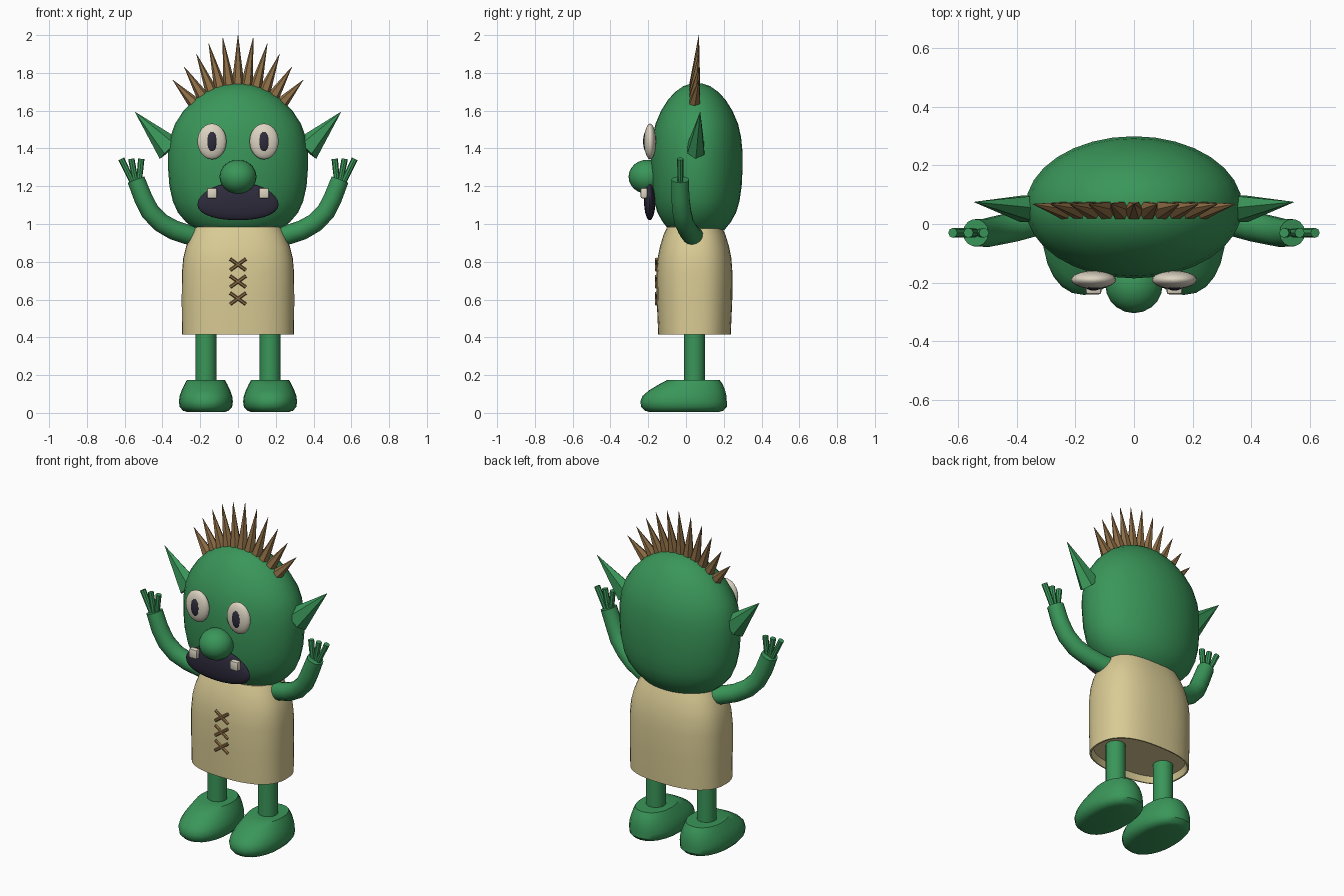
import bpy, bmesh, math
from mathutils import Vector

if "Cube" in bpy.data.objects:
    bpy.data.objects.remove(bpy.data.objects["Cube"])


def material(name, rgb):
    m = bpy.data.materials.new(name)
    m.diffuse_color = (*rgb, 1)
    m.use_nodes = True
    m.node_tree.nodes["Principled BSDF"].inputs["Base Color"].default_value = m.diffuse_color
    return m


GREEN = material("green skin", (0.042, 0.305, 0.10))
CLOTH = material("tan cloth", (0.70, 0.60, 0.30))
BROWN = material("brown hair", (0.27, 0.155, 0.06))
WHITE = material("eye white", (0.72, 0.66, 0.54))
DARK = material("dark mouth", (0.027, 0.024, 0.045))


def finish(bm, name, mat, smooth=40):
    bmesh.ops.recalc_face_normals(bm, faces=bm.faces[:])
    me = bpy.data.meshes.new(name)
    bm.to_mesh(me)
    bm.free()
    me.materials.append(mat)
    ob = bpy.data.objects.new(name, me)
    bpy.context.collection.objects.link(ob)
    if smooth:
        bpy.ops.object.select_all(action='DESELECT')
        ob.select_set(True)
        bpy.context.view_layer.objects.active = ob
        bpy.ops.object.shade_smooth_by_angle(angle=math.radians(smooth))
    return ob


def bridge(bm, rings):
    """Join equal rings of verts with quads and cap both ends."""
    for a, b in zip(rings, rings[1:]):
        n = len(a)
        for i in range(n):
            bm.faces.new((a[i], a[(i + 1) % n], b[(i + 1) % n], b[i]))
    bm.faces.new(rings[0])
    bm.faces.new(rings[-1])


def loft(name, mat, rings, cx=0, n=32, power=2.0, smooth=40):
    """Stack of superellipse rings given as (z, centre y, half width, half depth)."""
    bm = bmesh.new()
    loops = []
    for z, cy, rx, ry in rings:
        loop = []
        for i in range(n):
            a = 2 * math.pi * i / n
            c, s = math.cos(a), math.sin(a)
            loop.append(bm.verts.new((
                cx + rx * math.copysign(abs(c) ** (2 / power), c),
                cy + ry * math.copysign(abs(s) ** (2 / power), s), z)))
        loops.append(loop)
    bridge(bm, loops)
    return finish(bm, name, mat, smooth)


def ellipsoid(name, mat, centre, radii, seg=20, rows=12, droop=0):
    bm = bmesh.new()
    bmesh.ops.create_uvsphere(bm, u_segments=seg, v_segments=rows, radius=1)
    for v in bm.verts:
        x, y, z = (c * r for c, r in zip(v.co, radii))
        v.co = Vector(centre) + Vector((x, y, z - droop * x * x))
    return finish(bm, name, mat, 60)


def rod(name, mat, points, radii, n=8, smooth=40, flat=1.0):
    """Tube along points in planes holding the y axis; flat scales its y size."""
    bm = bmesh.new()
    pts = [Vector(p) for p in points]
    loops = []
    for i, p in enumerate(pts):
        t = (pts[min(i + 1, len(pts) - 1)] - pts[max(i - 1, 0)]).normalized()
        side = Vector((0, 1, 0)).cross(t).normalized()
        up = t.cross(side)
        loops.append([bm.verts.new(p + radii[i] * (
            side * math.cos(2 * math.pi * k / n)
            + up * flat * math.sin(2 * math.pi * k / n))) for k in range(n)])
    bridge(bm, loops)
    return finish(bm, name, mat, smooth)


# Egg-shaped head
profile = [(0.925, 0.06), (0.94, 0.15), (0.97, 0.225), (1.01, 0.275), (1.06, 0.318),
           (1.12, 0.345), (1.20, 0.363), (1.29, 0.370), (1.38, 0.370), (1.46, 0.358),
           (1.53, 0.334), (1.60, 0.288), (1.66, 0.230), (1.70, 0.172), (1.73, 0.108),
           (1.745, 0.04)]
loft("head", GREEN, [(z, 0.057, w, w * 0.655) for z, w in profile], smooth=60)

# Tunic with a recessed underside
loft("tunic", CLOTH, [
    (0.45, 0.045, 0.05, 0.03), (0.45, 0.045, 0.275, 0.172), (0.415, 0.045, 0.288, 0.185),
    (0.415, 0.045, 0.297, 0.192), (0.60, 0.045, 0.298, 0.200), (0.74, 0.045, 0.297, 0.201),
    (0.82, 0.045, 0.290, 0.195), (0.88, 0.045, 0.275, 0.183), (0.94, 0.045, 0.250, 0.165),
    (0.985, 0.045, 0.225, 0.145), (0.99, 0.045, 0.15, 0.10)], n=40, power=2.5)

# Nose and mouth
ellipsoid("nose", GREEN, (0, -0.206, 1.25), (0.098, 0.098, 0.09))
ellipsoid("mouth", DARK, (0, -0.192, 1.12), (0.215, 0.03, 0.10), 28, 14, 0.35)

# Cross stitches on the chest
for z in (0.605, 0.695, 0.785):
    for s in (-1, 1):
        rod("stitch", BROWN, [(-0.042, -0.157, z - 0.03 * s), (0.042, -0.157, z + 0.03 * s)],
            [0.009, 0.009], 6)

for s in (-1, 1):
    # Eyes and teeth
    ellipsoid("eye", WHITE, (s * 0.138, -0.19, 1.437), (0.077, 0.031, 0.095))
    ellipsoid("pupil", DARK, (s * 0.138, -0.212, 1.437), (0.029, 0.015, 0.053), 16, 10)
    bm = bmesh.new()
    bmesh.ops.create_cube(bm, size=1)
    for v in bm.verts:
        v.co = (s * 0.138 + v.co.x * 0.054, -0.222 + v.co.y * 0.036, 1.163 + v.co.z * 0.056)
    bmesh.ops.bevel(bm, geom=bm.edges[:], offset=0.009, segments=2, affect='EDGES', profile=0.5)
    finish(bm, "tooth", WHITE)

    # Pointed ear
    rod("ear", GREEN, [(s * 0.36, 0.052, 1.395), (s * 0.545, 0.075, 1.593)],
        [0.074, 0.001], 6, 0, 0.7)

    # Raised arm
    rod("arm", GREEN, [(s * 0.20, 0.05, 0.93), (s * 0.26, 0.03, 0.942), (s * 0.34, 0.01, 0.968),
                       (s * 0.41, -0.01, 1.008), (s * 0.466, -0.022, 1.066),
                       (s * 0.503, -0.03, 1.14), (s * 0.54, -0.03, 1.235)],
        [0.052, 0.052, 0.052, 0.051, 0.050, 0.049, 0.047], 14)

    # Three fingers
    for base, tip in ((0.555, 0.618), (0.54, 0.565), (0.525, 0.512)):
        rod("finger", GREEN, [(s * base, -0.03, 1.215), (s * tip, -0.03, 1.345)],
            [0.015, 0.017], 8)

    # Leg and shoe-like foot
    loft("leg", GREEN, [(0.12, 0.045, 0.055, 0.055), (0.50, 0.045, 0.055, 0.055)], s * 0.17, 16)
    loft("foot", GREEN, [
        (0.005, -0.01, 0.10, 0.185), (0.012, -0.01, 0.122, 0.208), (0.032, -0.01, 0.139, 0.227),
        (0.06, -0.013, 0.143, 0.229), (0.09, -0.008, 0.139, 0.222), (0.12, 0.006, 0.128, 0.201),
        (0.15, 0.025, 0.114, 0.170), (0.175, 0.04, 0.100, 0.138)], s * 0.17, 24, 2.2)

# Fan of hair spikes
TIPS = [(0, 2.0), (0.08, 1.985), (0.155, 1.955), (0.22, 1.90), (0.285, 1.832), (0.345, 1.762)]
for i, (x, z) in enumerate(TIPS):
    bx = 0.0455 * i
    bz = 1.725 - 1.75 * bx * bx
    for s in ((1,) if i == 0 else (-1, 1)):
        rod("hair_spike", BROWN, [(s * bx, 0.045, bz), (s * x, 0.068, z)], [0.035, 0.001], 6, 0)
